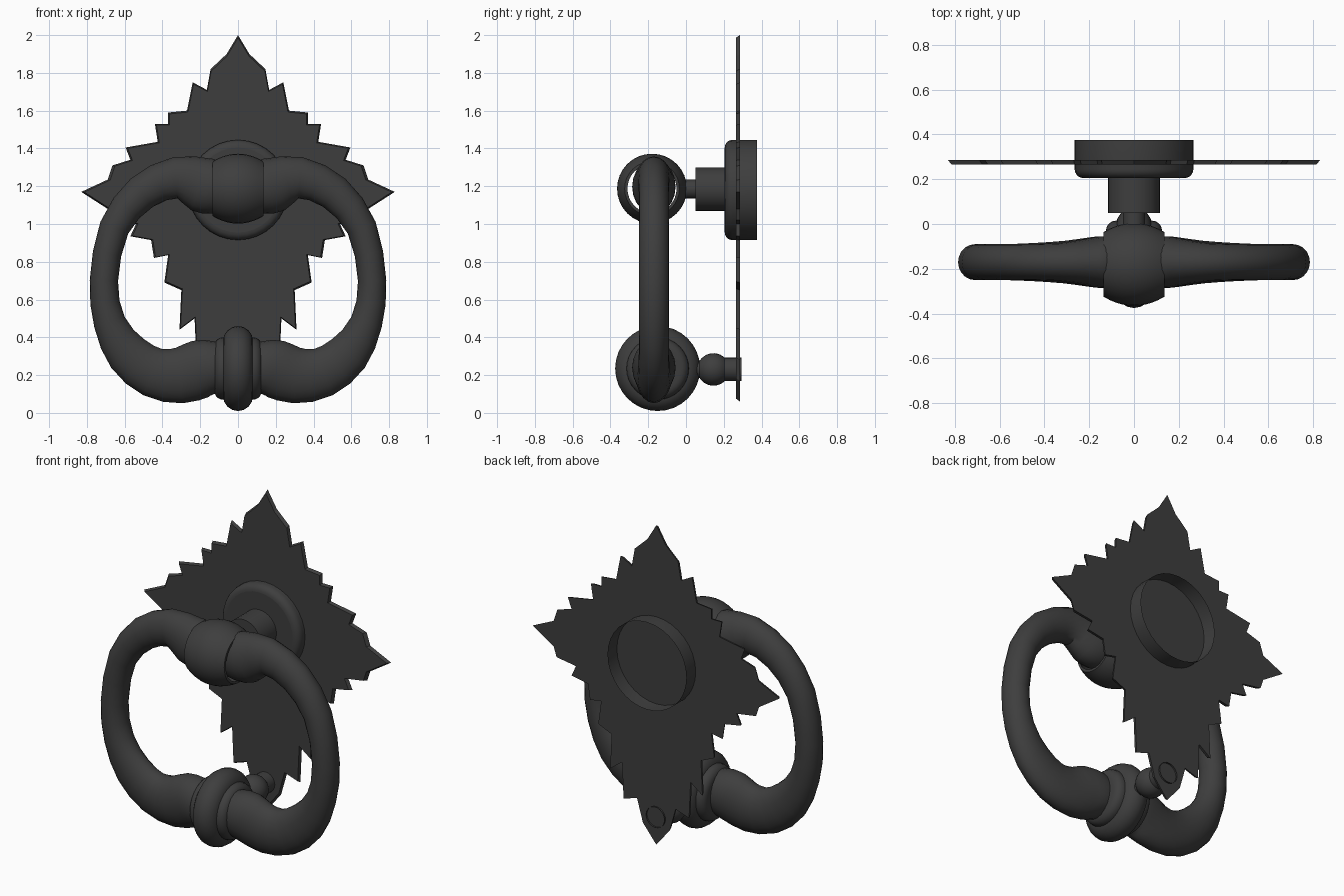
import bpy, bmesh
from math import sin, cos, pi
from mathutils import Vector

cube = bpy.data.objects.get("Cube")
if cube:
    bpy.data.objects.remove(cube, do_unlink=True)

iron = bpy.data.materials.new("dark iron")
iron.use_nodes = True
IRON = (0.048, 0.048, 0.048, 1)
iron.diffuse_color = IRON
iron.node_tree.nodes["Principled BSDF"].inputs["Base Color"].default_value = IRON


def finish(bm, name, smooth=True):
    bmesh.ops.recalc_face_normals(bm, faces=bm.faces[:])
    mesh = bpy.data.meshes.new(name)
    bm.to_mesh(mesh)
    bm.free()
    mesh.materials.append(iron)
    obj = bpy.data.objects.new(name, mesh)
    bpy.context.collection.objects.link(obj)
    if smooth:
        bpy.ops.object.select_all(action='DESELECT')
        obj.select_set(True)
        bpy.context.view_layer.objects.active = obj
        bpy.ops.object.shade_smooth_by_angle(angle=0.7)
    return obj


def skin(bm, rings, closed=False):
    """Bridge rows of points with quads."""
    rows = [[bm.verts.new(p) for p in ring] for ring in rings]
    pairs = list(zip(rows, rows[1:])) + ([(rows[-1], rows[0])] if closed else [])
    for a, b in pairs:
        for i in range(len(a)):
            j = (i + 1) % len(a)
            bm.faces.new((a[i], a[j], b[j], b[i]))
    return rows


def lathe(name, axis, centre, profile, sides=32, closed=False, cap=False):
    """Turn (radius, distance along axis) points about the x or y axis."""
    rings = []
    for r, d in profile:
        ring = []
        for i in range(sides):
            u, v = r * cos(2 * pi * i / sides), r * sin(2 * pi * i / sides)
            ring.append(Vector(centre) + Vector((d, u, v) if axis == 'x' else (u, d, v)))
        rings.append(ring)
    bm = bmesh.new()
    rows = skin(bm, rings, closed)
    if cap:
        bm.faces.new(rows[0])
    return finish(bm, name)


def arc(r0, d0, radius, start, end, steps):
    """Arc for a profile; angle 0 points outward, pi/2 along the axis."""
    angles = [start + (end - start) * i / steps for i in range(steps + 1)]
    return [(r0 + radius * cos(a), d0 + radius * sin(a)) for a in angles]


# Leaf-shaped back plate: half outline, mirrored, with a chamfered front
half = [(0.06, 1.9), (0.145, 1.82), (0.165, 1.71), (0.24, 1.75), (0.27, 1.6),
        (0.37, 1.59), (0.37, 1.53), (0.44, 1.53), (0.425, 1.435), (0.595, 1.405),
        (0.57, 1.34), (0.665, 1.31), (0.69, 1.235), (0.83, 1.17), (0.69, 1.08),
        (0.67, 1.02), (0.54, 1.0), (0.57, 0.935), (0.46, 0.915), (0.445, 0.82),
        (0.37, 0.835), (0.39, 0.69), (0.3, 0.65), (0.31, 0.44), (0.23, 0.5),
        (0.22, 0.28), (0.13, 0.31), (0.09, 0.17)]
outline = [(0, 2)] + half + [(0, 0.06)] + [(-x, z) for x, z in reversed(half)]
bm = bmesh.new()
back = [(x, 0.285, z) for x, z in outline]
front = [(x * 0.98, 0.265, 1.1 + (z - 1.1) * 0.985) for x, z in outline]
for row in skin(bm, [front, back]):
    bm.faces.new(row)
finish(bm, "leaf_plate", smooth=False)

# Round boss, hollow at the back, with its stem and peg
lathe("boss", 'y', (0, 0, 1.18),
      [(0.1, 0.205), (0.225, 0.205)] + arc(0.225, 0.245, 0.04, -pi / 2, 0, 5) + [(0.265, 0.375)])
lathe("stem", 'y', (0, 0, 1.185), [(0.115, 0.05), (0.115, 0.21)], cap=True)
lathe("peg", 'y', (0, 0, 1.185), [(0.05, -0.02), (0.05, 0.06)], 16)

# Hollow barrel that holds the top of the ring
barrel = []
for i in range(11):
    t = -1 + i / 5
    barrel.append((0.185 - 0.04 * t * t, 0.135 * t))
inner = [(r - 0.015, d) for r, d in reversed(barrel)]
lathe("top_barrel", 'x', (0, -0.18, 1.187), barrel + inner, closed=True)

# Ring: x, z, thickness in plane, thickness in depth (both half)
right = [(0.13, 1.197, 0.143, 0.115), (0.2, 1.21, 0.145, 0.106), (0.33, 1.245, 0.11, 0.085),
         (0.51, 1.165, 0.095, 0.08), (0.655, 0.98, 0.08, 0.08), (0.71, 0.7, 0.075, 0.08),
         (0.68, 0.48, 0.085, 0.08), (0.585, 0.315, 0.115, 0.08), (0.45, 0.215, 0.132, 0.085),
         (0.31, 0.198, 0.148, 0.095), (0.2, 0.232, 0.155, 0.11), (0.13, 0.24, 0.14, 0.115)]
loop = [Vector(p) for p in [(0, 1.195, 0.12, 0.1)] + right + [(0, 0.24, 0.12, 0.1)]
        + [(-p[0],) + p[1:] for p in reversed(right)]]
path = []
for i, p in enumerate(loop):
    before, after, last = loop[i - 1], loop[(i + 1) % len(loop)], loop[(i + 2) % len(loop)]
    path += [p, (9 * (p + after) - before - last) / 16]
rings = []
for i, p in enumerate(path):
    way = path[(i + 1) % len(path)] - path[i - 1]
    normal = Vector((-way[1], 0, way[0])).normalized()
    middle = Vector((p[0], -0.17, p[1]))
    rings.append([middle + normal * p[2] * cos(a) + Vector((0, p[3] * sin(a), 0))
                  for a in [2 * pi * k / 20 for k in range(20)]])
bm = bmesh.new()
skin(bm, rings, closed=True)
finish(bm, "knocker_ring")

# Bottom striker: a round bead between two collars
LOW = (0, -0.15, 0.235)
lathe("striker_bead", 'x', LOW, arc(0.145, 0, 0.08, 0, 2 * pi * 15 / 16, 15), closed=True)
for name, side in (("left_collar", 1), ("right_collar", -1)):
    edge = arc(0.12, 0.08, 0.045, 0, pi / 2, 5)
    lathe(name, 'x', LOW, [(r, d * side) for r, d in [(0.165, 0.03)] + edge + [(0.09, 0.125)]])

# Ball stop and the stud fixing it to the plate
lathe("ball_stop", 'y', (0, 0.145, 0.23),
      [(0.045, -0.1)] + arc(0, 0, 0.086, -pi * 0.32, pi * 0.25, 10), 24)
lathe("stud", 'y', (0, 0, 0.23), [(0.062, 0.2), (0.062, 0.295)], 24)
